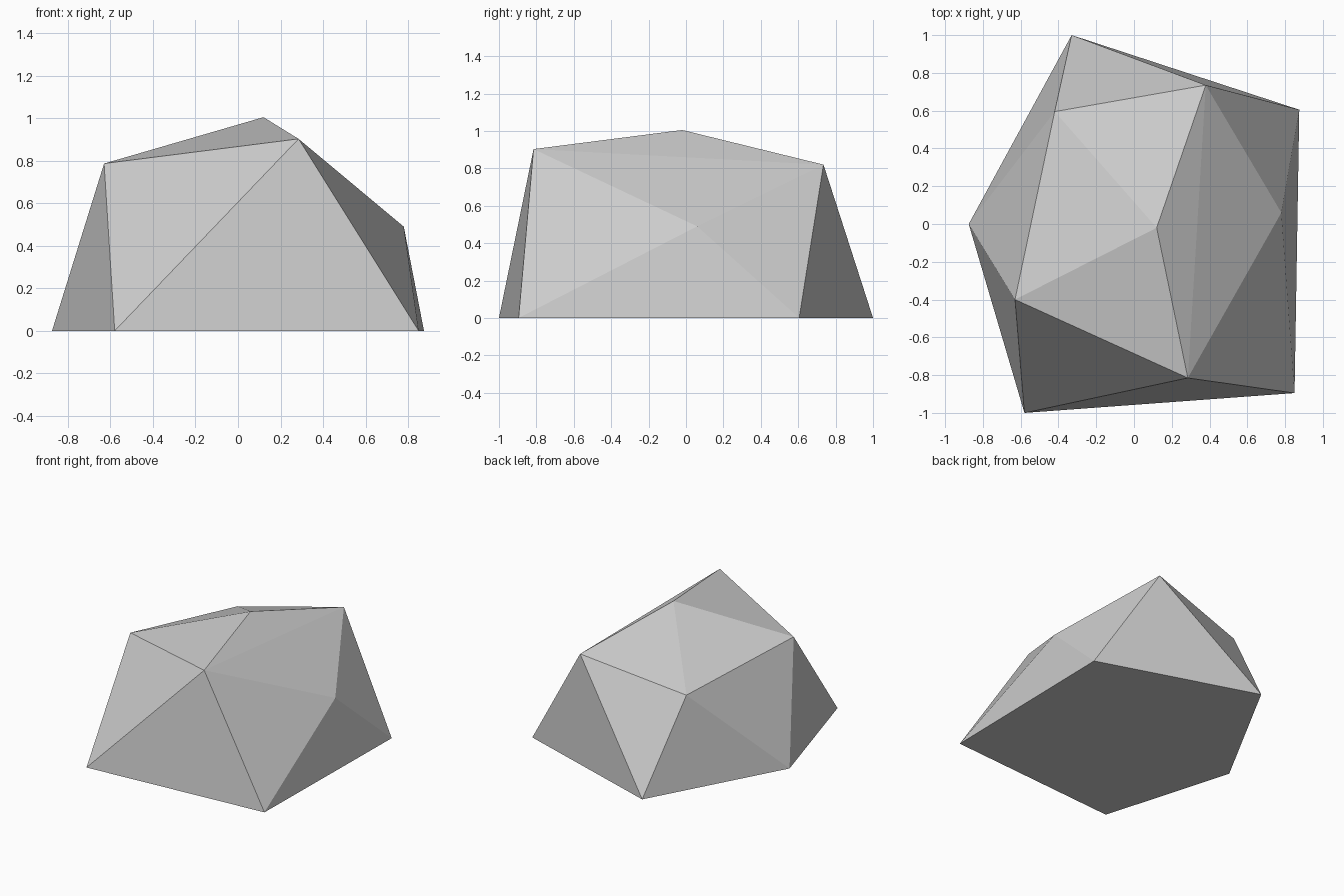
import bpy, bmesh, math

if "Cube" in bpy.data.objects:
    bpy.data.objects.remove(bpy.data.objects["Cube"])

# Corner points of the faceted boulder: ground outline, then upper corners
base = [(-0.33, 1.0), (0.875, 0.605), (0.85, -0.895), (-0.58, -1.0), (-0.875, 0.0)]
upper = [(-0.63, -0.40, 0.787), (0.12, -0.02, 1.005), (0.285, -0.815, 0.903),
         (0.78, 0.06, 0.49), (0.38, 0.735, 0.82), (-0.42, 0.595, 0.665)]

# Wrap the corners in a convex skin
bm = bmesh.new()
for p in [(x, y, 0) for x, y in base] + upper:
    bm.verts.new(p)
bmesh.ops.convex_hull(bm, input=bm.verts[:])

# Merge the flat underside into one face
bmesh.ops.dissolve_limit(bm, angle_limit=math.radians(0.5),
                         verts=bm.verts[:], edges=bm.edges[:])
bmesh.ops.recalc_face_normals(bm, faces=bm.faces[:])

mesh = bpy.data.meshes.new("rock")
bm.to_mesh(mesh)
bm.free()
rock = bpy.data.objects.new("rock", mesh)
bpy.context.collection.objects.link(rock)
